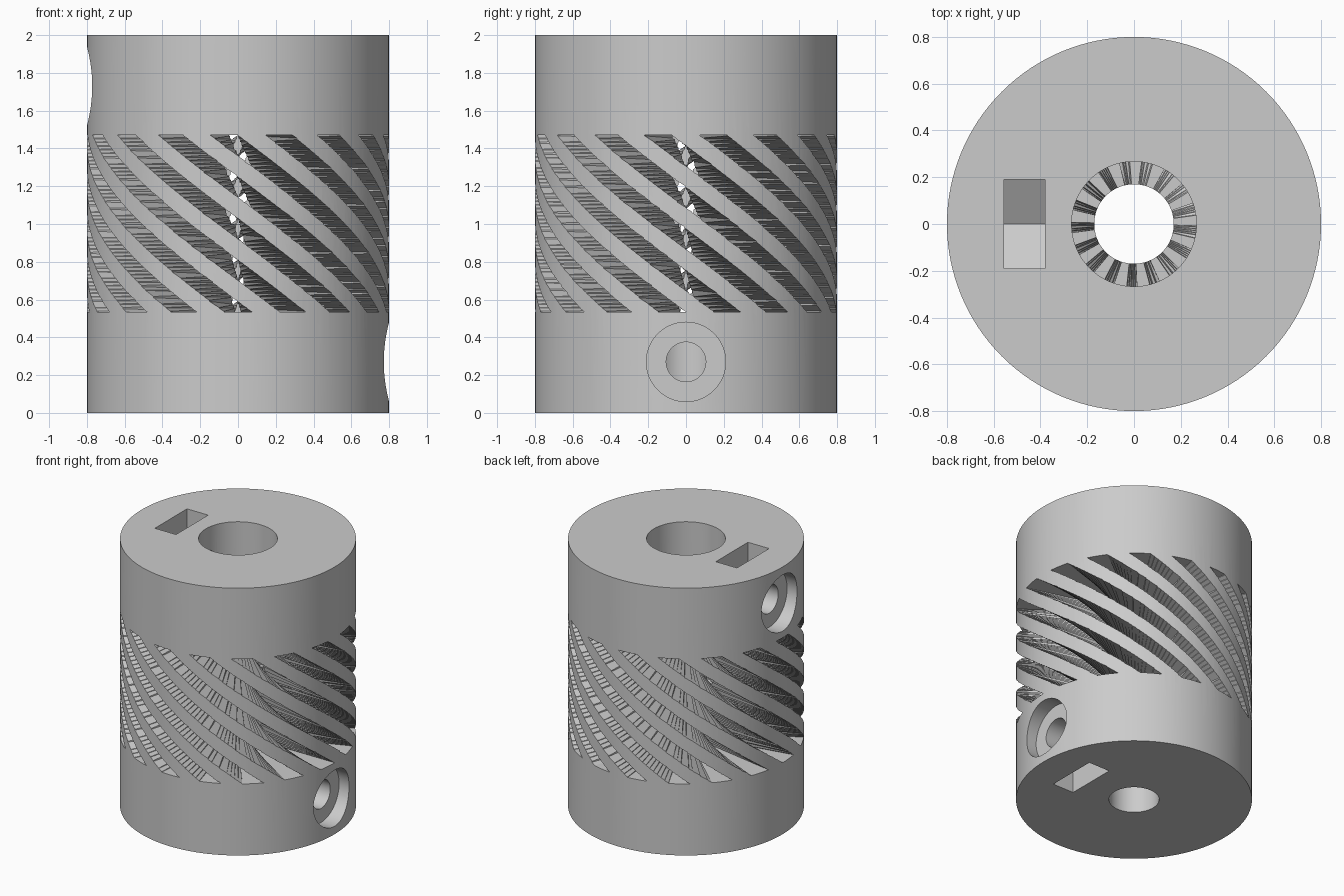
import bpy, bmesh
from math import pi, radians, cos, sin
from mathutils import Matrix, Vector

cube = bpy.data.objects.get("Cube")
if cube:
    bpy.data.objects.remove(cube, do_unlink=True)

RADIUS, HEIGHT = 0.8, 2.0
RIBS, TWIST, STEPS = 17, radians(90), 48
SLOT_LOW, SLOT_HIGH = 0.535, 1.47
SCREW_Z = 0.27

grey = bpy.data.materials.new("plain grey")
grey.use_nodes = True
grey.diffuse_color = (0.6, 0.6, 0.6, 1)
grey.node_tree.nodes["Principled BSDF"].inputs["Base Color"].default_value = (0.6, 0.6, 0.6, 1)


def finish(name, bm):
    bmesh.ops.recalc_face_normals(bm, faces=bm.faces)
    mesh = bpy.data.meshes.new(name)
    bm.to_mesh(mesh)
    bm.free()
    mesh.materials.append(grey)
    obj = bpy.data.objects.new(name, mesh)
    bpy.context.collection.objects.link(obj)
    return obj


def rod(name, r, start, end, segments=96):
    """Cylinder between two points."""
    start, end = Vector(start), Vector(end)
    axis = end - start
    turn = axis.to_track_quat('Z', 'Y').to_matrix().to_4x4()
    bm = bmesh.new()
    bmesh.ops.create_cone(bm, cap_ends=True, segments=segments, radius1=r, radius2=r,
                          depth=axis.length,
                          matrix=Matrix.Translation((start + end) / 2) @ turn)
    return finish(name, bm)


def nut_trap(name, side, up):
    """Pointed hexagonal nut pocket, open to the nearest end of the body."""
    mid = SCREW_Z if up < 0 else HEIGHT - SCREW_Z
    flat = 0.19
    corner = flat / cos(pi / 6)
    profile = [(-flat, mid + up * 0.4), (-flat, mid - up * corner / 2), (0, mid - up * corner),
               (flat, mid - up * corner / 2), (flat, mid + up * 0.4)]
    bm = bmesh.new()
    face = bm.faces.new([bm.verts.new((side * 0.38, y, z)) for y, z in profile])
    new = bmesh.ops.extrude_face_region(bm, geom=[face])["geom"]
    bmesh.ops.translate(bm, vec=(side * 0.175, 0, 0),
                        verts=[v for v in new if isinstance(v, bmesh.types.BMVert)])
    return finish(name, bm)


def helical_slots():
    """Twisted wedge-shaped slots, equal in width to the ribs between them."""
    bm = bmesh.new()
    pitch = 2 * pi / RIBS
    inner, outer = 0.1, 0.95
    for i in range(RIBS):
        rings = []
        for k in range(STEPS + 1):
            t = k / STEPS
            mid = (i + 0.5) * pitch + TWIST * (1 - t)
            z = SLOT_LOW + (SLOT_HIGH - SLOT_LOW) * t
            corners = [(inner, -1), (outer, -1), (outer, 1), (inner, 1)]
            rings.append([bm.verts.new((r * cos(mid + s * pitch / 4),
                                        r * sin(mid + s * pitch / 4), z)) for r, s in corners])
        bm.faces.new(rings[0])
        bm.faces.new(rings[-1])
        for a, b in zip(rings, rings[1:]):
            for j in range(4):
                n = (j + 1) % 4
                bm.faces.new((a[j], a[n], b[n], b[j]))
    bmesh.ops.triangulate(bm, faces=bm.faces)
    return finish("slot_cutter", bm)


# Body and the tools that shape it
body = rod("coupling_body", RADIUS, (0, 0, 0), (0, 0, HEIGHT), 128)
cutters = [
    rod("small_bore_cutter", 0.17, (0, 0, -0.1), (0, 0, 1.1)),
    rod("large_bore_cutter", 0.267, (0, 0, 1), (0, 0, 2.1)),
    helical_slots(),
]
# Clamp screw holes, counterbores and nut pockets at opposite sides and ends
for end, side, up in (("lower", 1, -1), ("upper", -1, 1)):
    z = SCREW_Z if up < 0 else HEIGHT - SCREW_Z
    cutters += [
        rod(end + "_screw_cutter", 0.105, (0, 0, z), (side * 0.9, 0, z), 48),
        rod(end + "_counterbore_cutter", 0.21, (side * 0.69, 0, z), (side * 0.95, 0, z), 64),
        nut_trap(end + "_nut_cutter", side, up),
    ]

# Carve the body, then drop the cutters
for cutter in cutters:
    mod = body.modifiers.new(cutter.name, 'BOOLEAN')
    mod.operation = 'DIFFERENCE'
    mod.solver = 'EXACT'
    mod.object = cutter
    cutter.hide_render = True
bpy.context.view_layer.update()
carved = bpy.data.meshes.new_from_object(body.evaluated_get(bpy.context.evaluated_depsgraph_get()))
body.modifiers.clear()
body.data = carved
carved.name = "coupling_body"
for cutter in cutters:
    bpy.data.objects.remove(cutter, do_unlink=True)

bpy.context.view_layer.objects.active = body
body.select_set(True)
bpy.ops.object.shade_smooth_by_angle(angle=radians(25))
